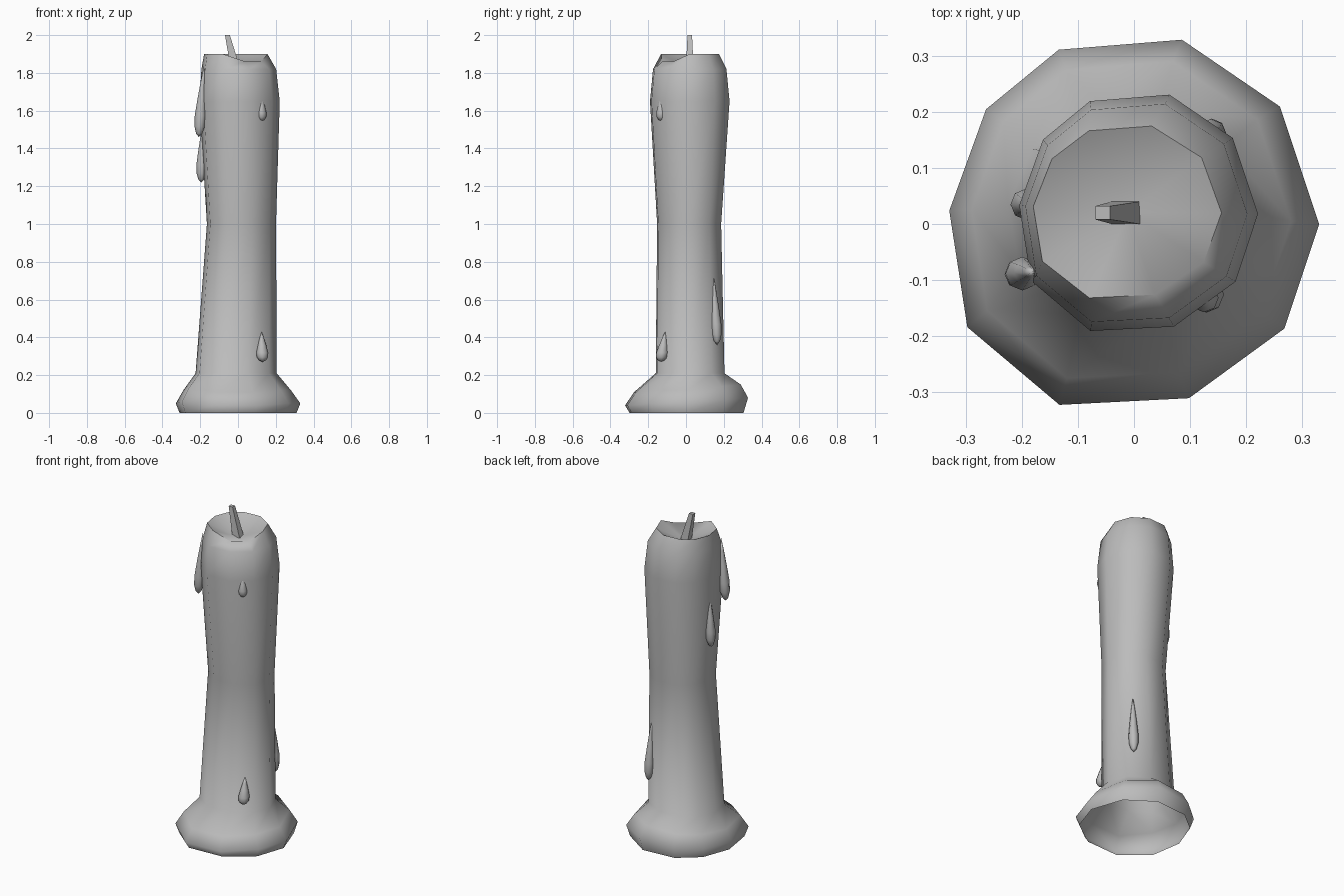
import bpy, bmesh, math
from mathutils import Vector

cube = bpy.data.objects.get("Cube")
if cube:
    bpy.data.objects.remove(cube, do_unlink=True)

wax = bpy.data.materials.new("grey_wax")
wax.use_nodes = True
GREY = (0.5, 0.5, 0.5, 1)
wax.diffuse_color = GREY
wax.node_tree.nodes["Principled BSDF"].inputs["Base Color"].default_value = GREY

# Slightly irregular ten-sided cross-section shared by the whole candle
ANGLES = [0, 38, 75, 114, 143, 176, 211, 247, 288, 326]
BULGE = [1, 1, 1, 1, 1, 1, 1.05, 1.03, 0.96, 0.98]


def section(z, cx, cy, rx, ry, lift=None):
    lift = lift or [0] * len(ANGLES)
    return [Vector((cx + rx * b * math.cos(math.radians(a)),
                    cy + ry * b * math.sin(math.radians(a)), z + dz))
            for a, b, dz in zip(ANGLES, BULGE, lift)]


def loft(name, rings, start_tip=None, end_tip=None, angle=62):
    """Skin a stack of rings, closing an end with a fan when a tip is given."""
    bm = bmesh.new()
    loops = [[bm.verts.new(p) for p in ring] for ring in rings]
    n = len(loops[0])
    for low, high in zip(loops, loops[1:]):
        for i in range(n):
            j = (i + 1) % n
            bm.faces.new((low[i], low[j], high[j], high[i]))
    for tip, loop, flip in ((start_tip, loops[0], True), (end_tip, loops[-1], False)):
        if tip is not None:
            point = bm.verts.new(tip)
            for i in range(n):
                a, b = loop[i], loop[(i + 1) % n]
                bm.faces.new((b, a, point) if flip else (a, b, point))
    mesh = bpy.data.meshes.new(name)
    bm.to_mesh(mesh)
    bm.free()
    mesh.materials.append(wax)
    obj = bpy.data.objects.new(name, mesh)
    bpy.context.collection.objects.link(obj)
    bpy.ops.object.select_all(action="DESELECT")
    obj.select_set(True)
    bpy.context.view_layer.objects.active = obj
    bpy.ops.object.shade_smooth_by_angle(angle=math.radians(angle))
    return obj


# Candle body: hollow flared foot, waisted shaft, dipped rim and melted bowl
foot_lift = [0, 0.02, 0.03, 0.02, 0.01, 0, 0.01, -0.01, -0.01, 0]
rim_lift = [0, 0, 0, 0, 0, 0, 0, 0, -0.04, -0.04]
loft("candle_body", [
    section(0.0, 0, 0, 0.31, 0.315),
    section(0.05, 0, 0, 0.33, 0.34, foot_lift),
    section(0.12, -0.005, 0.005, 0.285, 0.295, foot_lift),
    section(0.21, -0.01, 0.02, 0.215, 0.19),
    section(1.0, 0.018, 0.015, 0.183, 0.177),
    section(1.65, 0.008, 0.018, 0.213, 0.22),
    section(1.82, 0.004, 0.018, 0.198, 0.203),
    section(1.9, -0.012, 0.02, 0.168, 0.16, rim_lift),
], end_tip=(-0.01, 0.02, 1.82))


# Wick: tapered square strand leaning to one side
def square(cx, cy, z, hx, hy):
    return [Vector((cx + sx * hx, cy + sy * hy, z))
            for sx, sy in ((-1, -1), (1, -1), (1, 1), (-1, 1))]


loft("wick", [square(-0.01, 0.02, 1.81, 0.026, 0.021),
              square(-0.056, 0.02, 2.0, 0.013, 0.012)],
     end_tip=(-0.056, 0.02, 2.0), angle=30)

# Wax drips: teardrops running from a thin top to a round bottom
TEAR = [(0.05, 0.55), (0.15, 0.92), (0.3, 1.0), (0.55, 0.7), (0.8, 0.35)]


def drip(name, bottom, top, radius):
    bottom, top = Vector(bottom), Vector(top)
    rings = []
    for t, r in TEAR:
        c = bottom.lerp(top, t)
        rings.append([c + Vector((math.cos(k * math.tau / 8), math.sin(k * math.tau / 8), 0))
                      * radius * r for k in range(8)])
    loft(name, rings, bottom, top)


drip("upper_side_drip", (-0.207, -0.09, 1.46), (-0.18, -0.085, 1.84), 0.03)
drip("lower_side_drip", (-0.195, 0.035, 1.22), (-0.185, 0.035, 1.54), 0.028)
drip("upper_front_drip", (0.126, -0.132, 1.545), (0.122, -0.13, 1.69), 0.026)
drip("lower_front_drip", (0.13, -0.132, 0.27), (0.125, -0.11, 0.43), 0.032)
drip("back_drip", (0.14, 0.165, 0.36), (0.13, 0.145, 0.73), 0.028)
